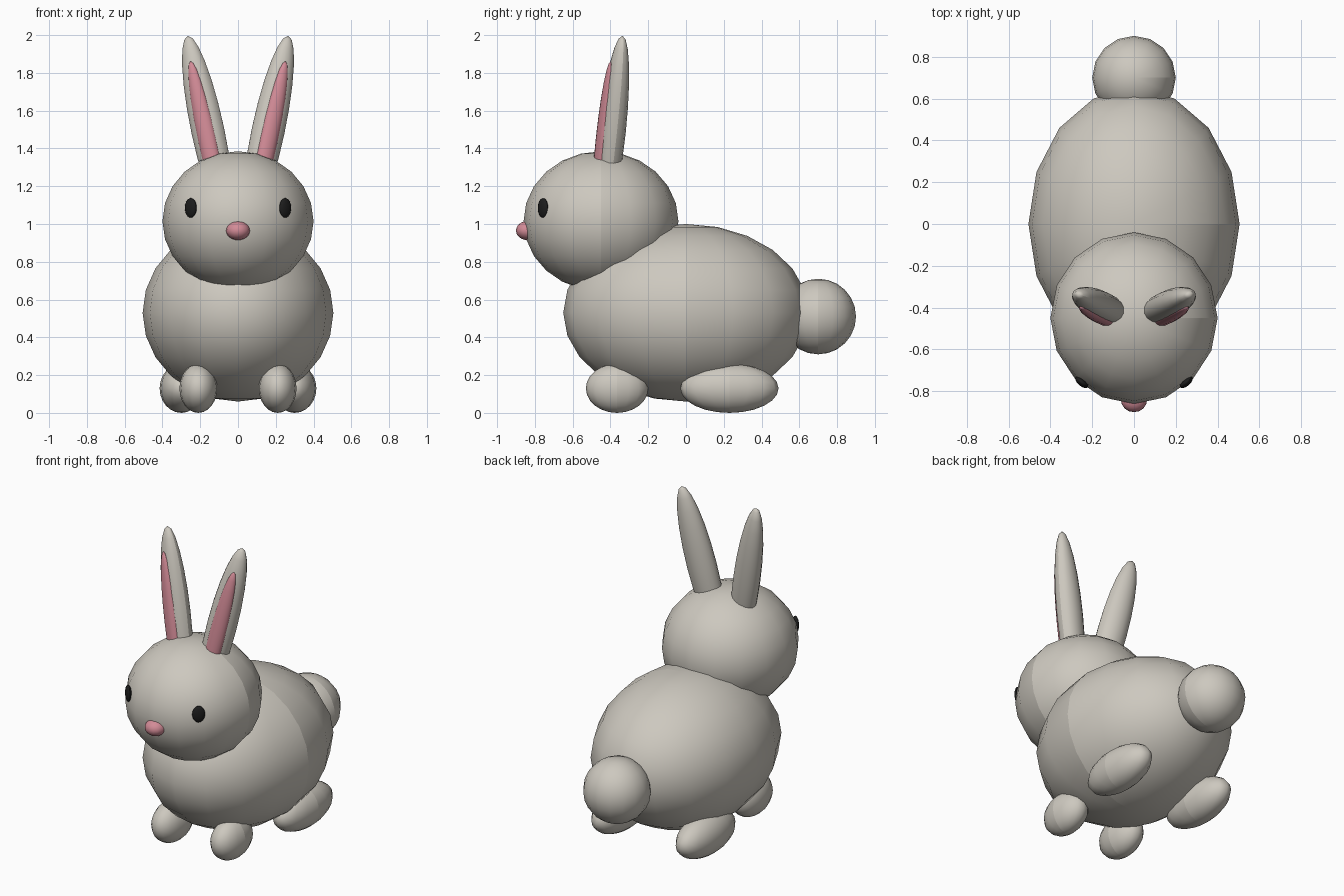
import bpy, math
from mathutils import Matrix, Vector

if "Cube" in bpy.data.objects:
    bpy.data.objects.remove(bpy.data.objects["Cube"], do_unlink=True)


def material(name, rgb):
    mat = bpy.data.materials.new(name)
    mat.use_nodes = True
    mat.diffuse_color = (*rgb, 1)
    mat.node_tree.nodes["Principled BSDF"].inputs["Base Color"].default_value = (*rgb, 1)
    return mat


FUR = material("warm grey fur", (0.61, 0.58, 0.52))
PINK = material("pink skin", (0.65, 0.26, 0.31))
BLACK = material("black eye", (0.012, 0.012, 0.012))


def ellipsoid(name, centre, radii, mat, segments=16, rings=12, turn=None):
    """Smooth ellipsoid with a hard shading seam down its +x meridian."""
    bpy.ops.mesh.primitive_uv_sphere_add(segments=segments, ring_count=rings, radius=1)
    obj = bpy.context.object
    obj.name = obj.data.name = name
    bpy.ops.object.shade_smooth()
    for edge in obj.data.edges:
        a, b = (obj.data.vertices[i].co for i in edge.vertices)
        middle = (a + b) / 2
        edge.use_edge_sharp = abs(middle.y) < 1e-4 and middle.x > 0
    place = Matrix.Translation(centre) @ (turn or Matrix.Identity(4))
    obj.data.transform(place @ Matrix.Diagonal((*radii, 1)))
    obj.data.materials.append(mat)
    return obj


# Body, head, tail and nose
ellipsoid("body", (0, 0, 0.53), (0.505, 0.65, 0.47), FUR)
ellipsoid("head", (0, -0.45, 1.015), (0.4, 0.41, 0.37), FUR)
ellipsoid("tail", (0, 0.7, 0.51), (0.2, 0.2, 0.2), FUR)
ellipsoid("nose", (0, -0.84, 0.965), (0.063, 0.06, 0.05), PINK)

# Paired parts
for side, s in (("left", 1), ("right", -1)):
    ellipsoid(side + "_front_foot", (s * 0.21, -0.365, 0.13), (0.1, 0.165, 0.13), FUR)
    ellipsoid(side + "_hind_foot", (s * 0.3, 0.23, 0.13), (0.115, 0.26, 0.13), FUR)

    # Eyes lie flush against the curve of the head
    yaw = Matrix.Rotation(math.radians(s * 40), 4, "Z")
    ellipsoid(side + "_eye", (s * 0.25, -0.757, 1.085), (0.038, 0.018, 0.052), BLACK, turn=yaw)

    # Ears lean outwards and slightly back, with a pink lining in front
    lean = (Matrix.Rotation(math.radians(s * 12), 4, "Y")
            @ Matrix.Rotation(math.radians(-6), 4, "X")
            @ Matrix.Rotation(math.radians(s * 15), 4, "Z"))
    centre = Vector((s * 0.16, -0.39, 1.495))
    ellipsoid(side + "_ear", centre, (0.09, 0.07, 0.515), FUR, turn=lean)
    lining = centre + lean.to_3x3() @ Vector((0, -0.05, -0.045))
    ellipsoid(side + "_ear_lining", lining, (0.05, 0.033, 0.42), PINK, turn=lean)
